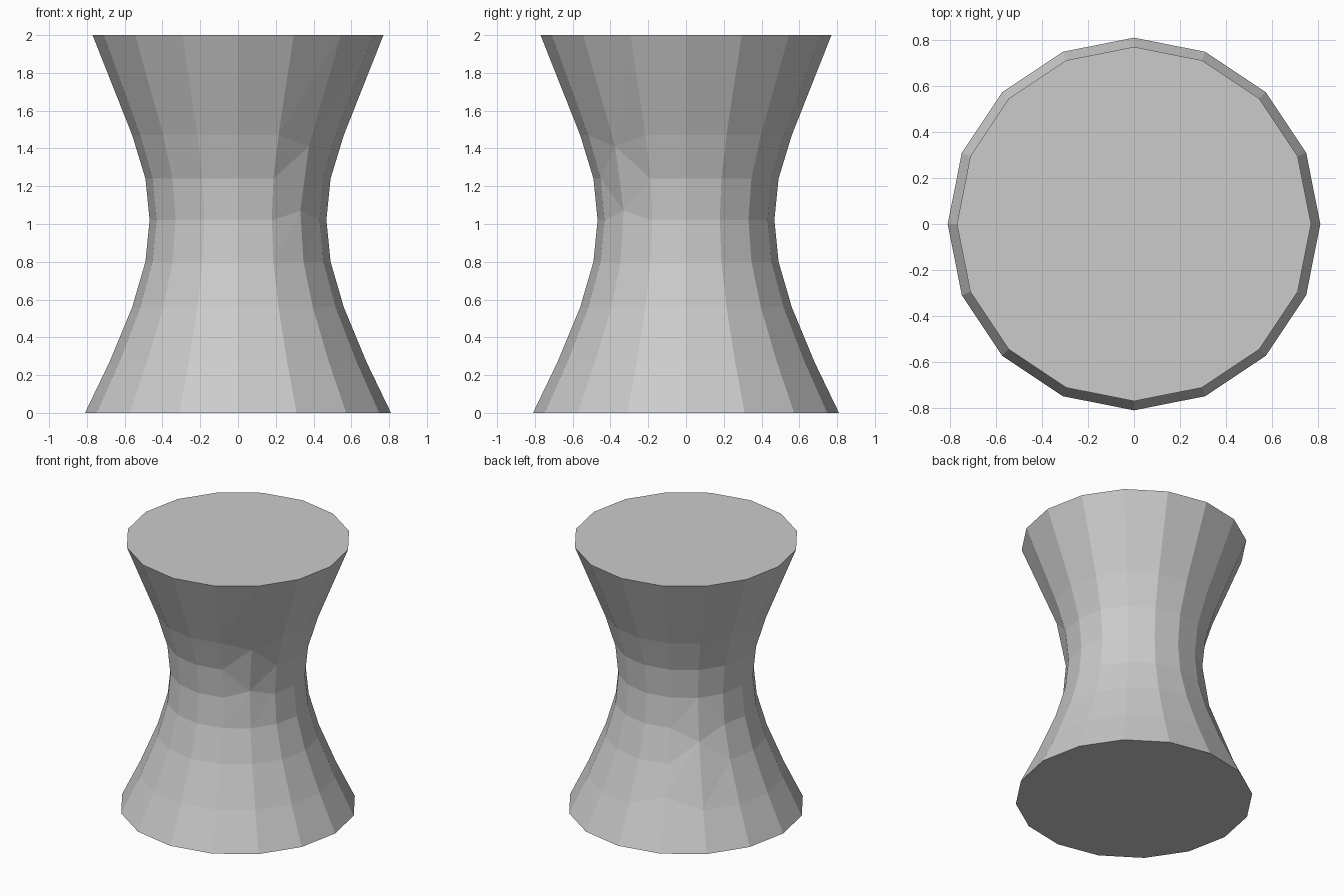
import bpy, bmesh
from math import cos, sin, radians

if "Cube" in bpy.data.objects:
    bpy.data.objects.remove(bpy.data.objects["Cube"])

SIDES = 16
# waisted profile: (radius, height)
PROFILE = [(0.81, 0.0), (0.68, 0.27), (0.56, 0.56), (0.49, 0.80),
           (0.468, 1.02), (0.49, 1.24), (0.56, 1.47), (0.77, 2.0)]
# small chips in the facets: (ring, side) -> (radius, height)
CHIPS = {(4, 14): (0.467, 1.07), (5, 14): (0.53, 1.41), (6, 14): (0.53, 1.41),
         (2, 6): (0.515, 0.71), (3, 6): (0.515, 0.71), (1, 5): (0.645, 0.35)}

bm = bmesh.new()

# rings of the body
rings = []
for i, (r, z) in enumerate(PROFILE):
    ring = []
    for s in range(SIDES):
        rr, zz = CHIPS.get((i, s), (r, z))
        a = radians(360 / SIDES * s)
        ring.append(bm.verts.new((rr * cos(a), rr * sin(a), zz)))
    rings.append(ring)

# side facets
for low, high in zip(rings, rings[1:]):
    for s in range(SIDES):
        t = (s + 1) % SIDES
        bm.faces.new((low[s], low[t], high[t], high[s]))

# flat ends
bm.faces.new(rings[0][::-1])
bm.faces.new(rings[-1])

# merge the chipped corners and split the bent facets
bmesh.ops.remove_doubles(bm, verts=bm.verts[:], dist=0.0005)
bmesh.ops.connect_verts_nonplanar(bm, angle_limit=radians(1), faces=bm.faces[:])
bmesh.ops.recalc_face_normals(bm, faces=bm.faces[:])

mesh = bpy.data.meshes.new("hourglass_stool")
bm.to_mesh(mesh)
bm.free()
stool = bpy.data.objects.new("hourglass_stool", mesh)
bpy.context.collection.objects.link(stool)
